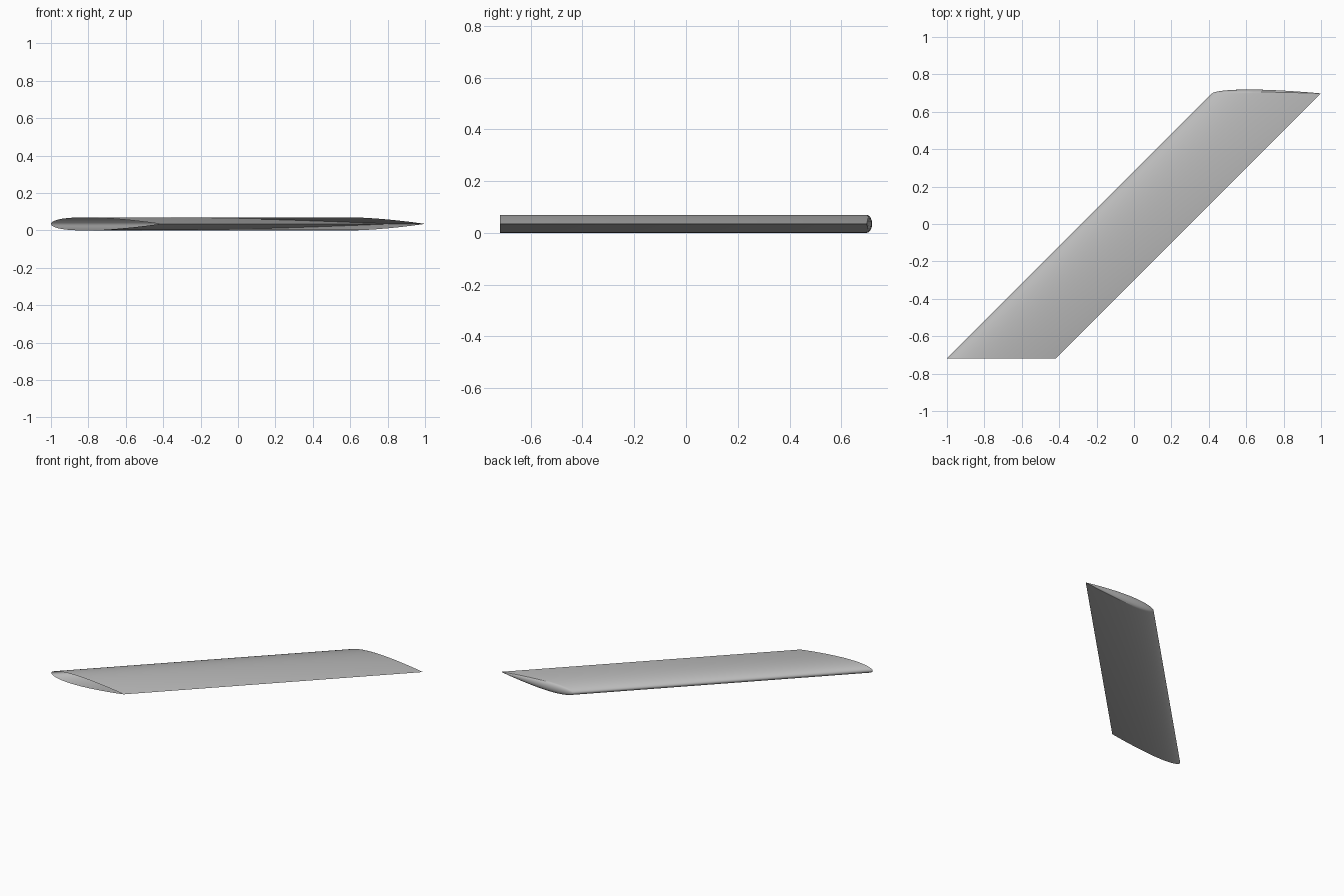
import bpy
import bmesh
import math

cube = bpy.data.objects.get("Cube")
if cube:
    bpy.data.objects.remove(cube, do_unlink=True)

CHORD = 0.583
SPAN = 1.417          # root to start of the rounded tip, swept 45 degrees
ROOT_Y = -0.719
MID_Z = 0.035
SIDE = 24             # chord steps on each surface
CAP_STEPS = 4
BULGE = 0.6           # tip cap length relative to the half thickness


def half_thickness(u):
    """Symmetric 12 percent aerofoil with a sharp trailing edge."""
    return 0.6 * CHORD * (0.2969 * math.sqrt(u) - 0.126 * u - 0.3516 * u ** 2
                          + 0.2843 * u ** 3 - 0.1036 * u ** 4)


def section(bm, sweep, cap_angle=0.0):
    """One closed aerofoil loop, from trailing edge over the top and back."""
    ring = []
    for i in range(2 * SIDE):
        angle = math.pi * i / SIDE
        u = (1 + math.cos(angle)) / 2
        t = max(half_thickness(u), 0.0)
        sign = 1 if i <= SIDE else -1
        shift = sweep + BULGE * t * math.sin(cap_angle)
        ring.append(bm.verts.new((-1 + u * CHORD + shift, ROOT_Y + shift,
                                  MID_Z + sign * t * math.cos(cap_angle))))
    return ring


# Wing skin, open at the root, with a rounded tip
bm = bmesh.new()
rings = [section(bm, 0.0)]
for k in range(CAP_STEPS + 1):
    rings.append(section(bm, SPAN, math.pi / 2 * k / CAP_STEPS))
for a, b in zip(rings, rings[1:]):
    for i in range(len(a)):
        j = (i + 1) % len(a)
        bm.faces.new((a[i], b[i], b[j], a[j]))
bmesh.ops.remove_doubles(bm, verts=bm.verts[:], dist=0.00002)
bmesh.ops.dissolve_degenerate(bm, edges=bm.edges[:], dist=0.00001)
bmesh.ops.recalc_face_normals(bm, faces=bm.faces[:])
# Make sure the upper skin faces up
top = max(bm.faces, key=lambda f: f.calc_area() * (f.calc_center_median().z > MID_Z))
if top.normal.z < 0:
    bmesh.ops.reverse_faces(bm, faces=bm.faces[:])

mesh = bpy.data.meshes.new("swept_wing")
bm.to_mesh(mesh)
bm.free()
wing = bpy.data.objects.new("swept_wing", mesh)
bpy.context.collection.objects.link(wing)

# Plain grey skin
grey = bpy.data.materials.new("wing grey")
grey.use_nodes = True
colour = (0.5, 0.5, 0.5, 1.0)
grey.diffuse_color = colour
grey.node_tree.nodes["Principled BSDF"].inputs["Base Color"].default_value = colour
mesh.materials.append(grey)

bpy.ops.object.select_all(action="DESELECT")
wing.select_set(True)
bpy.context.view_layer.objects.active = wing
bpy.ops.object.shade_smooth_by_angle(angle=math.radians(30))
